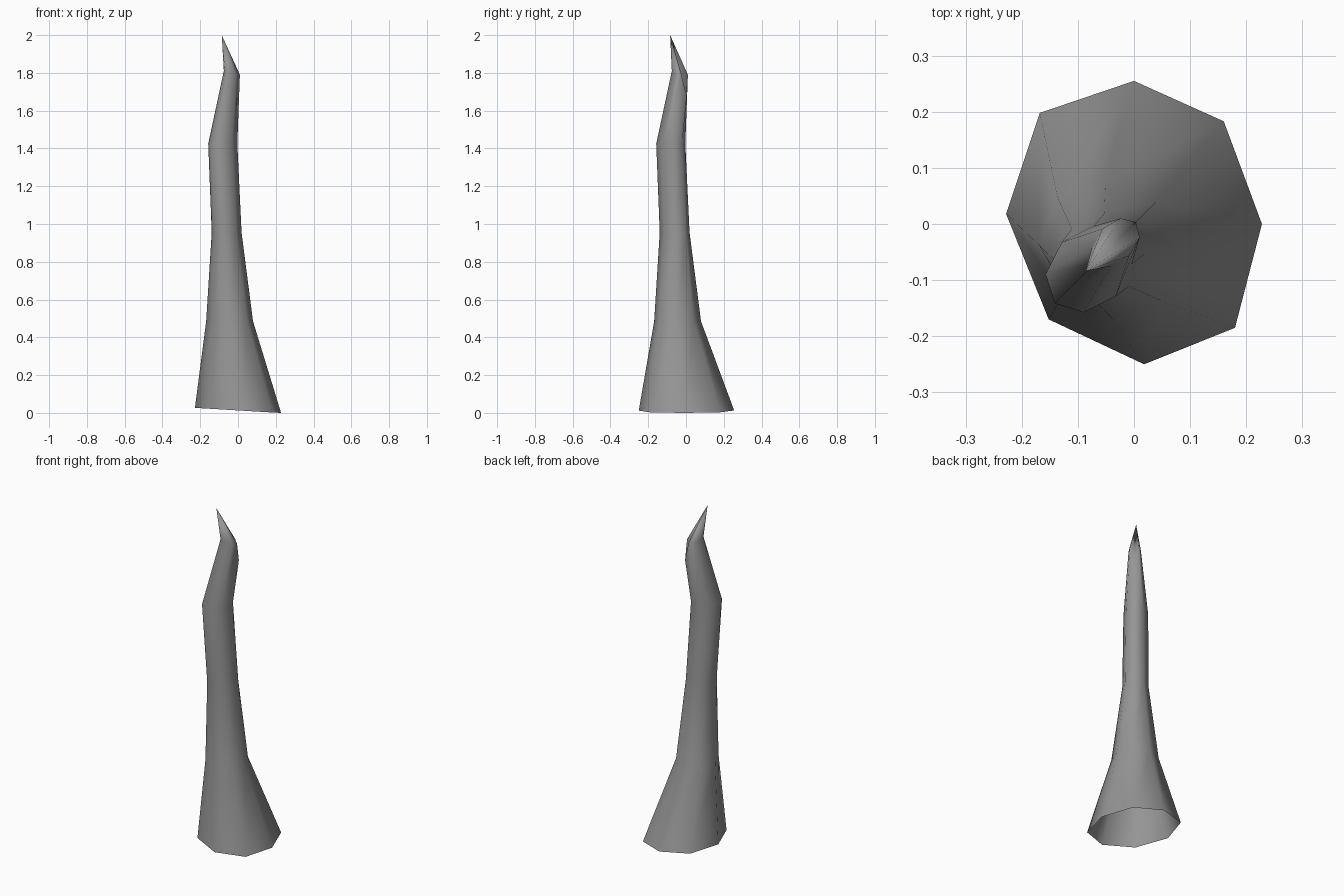
import bpy
import bmesh
from math import cos, sin, pi, sqrt

cube = bpy.data.objects.get("Cube")
if cube:
    bpy.data.objects.remove(cube)

SIDES = 8

# Flared base rim, slightly irregular and tilted
RIM = [(0.228, 0), (0.16, 0.183), (0, 0.255), (-0.168, 0.198),
       (-0.228, 0.018), (-0.152, -0.17), (0.018, -0.25), (0.18, -0.185)]

# Upper rings: height, offset along the bend, radius along and across the bend
RINGS = [(0.485, -0.063, 0.118, 0.13),
         (0.955, -0.085, 0.086, 0.072),
         (1.425, -0.114, 0.086, 0.068),
         (1.79, -0.046, 0.051, 0.034)]


def bend_point(along, across, z):
    """The horn bends on the diagonal between the x and y axes."""
    return ((along + across) / sqrt(2), (along - across) / sqrt(2), z)


def ring_points(z, offset, along, across):
    angles = [2 * pi * i / SIDES - pi / 4 for i in range(SIDES)]
    return [bend_point(offset + along * cos(a), -across * sin(a), z) for a in angles]


bm = bmesh.new()
loops = [[bm.verts.new((x, y, 0.013 - 0.06 * x)) for x, y in RIM]]
for ring in RINGS:
    loops.append([bm.verts.new(p) for p in ring_points(*ring)])

# The last ring dips on the outer side of the bend
loops[-1][1].co.z = 1.675
for v in loops[-1][4:7]:
    v.co.z = 1.81

# Walls, open at the base
for low, high in zip(loops, loops[1:]):
    for i in range(SIDES):
        j = (i + 1) % SIDES
        bm.faces.new((low[i], low[j], high[j], high[i]))

# Hooked point
tip = bm.verts.new((-0.086, -0.084, 2.0))
for i in range(SIDES):
    bm.faces.new((loops[-1][i], loops[-1][(i + 1) % SIDES], tip))

for v in bm.verts:
    v.co.z = max(v.co.z, 0)
for f in bm.faces:
    f.smooth = True

mesh = bpy.data.meshes.new("horn")
bm.to_mesh(mesh)
bm.free()

# Plain grey surface
grey = bpy.data.materials.new("mid grey")
grey.use_nodes = True
colour = (0.3, 0.3, 0.3, 1)
grey.diffuse_color = colour
grey.node_tree.nodes["Principled BSDF"].inputs["Base Color"].default_value = colour
mesh.materials.append(grey)

horn = bpy.data.objects.new("horn", mesh)
bpy.context.collection.objects.link(horn)
